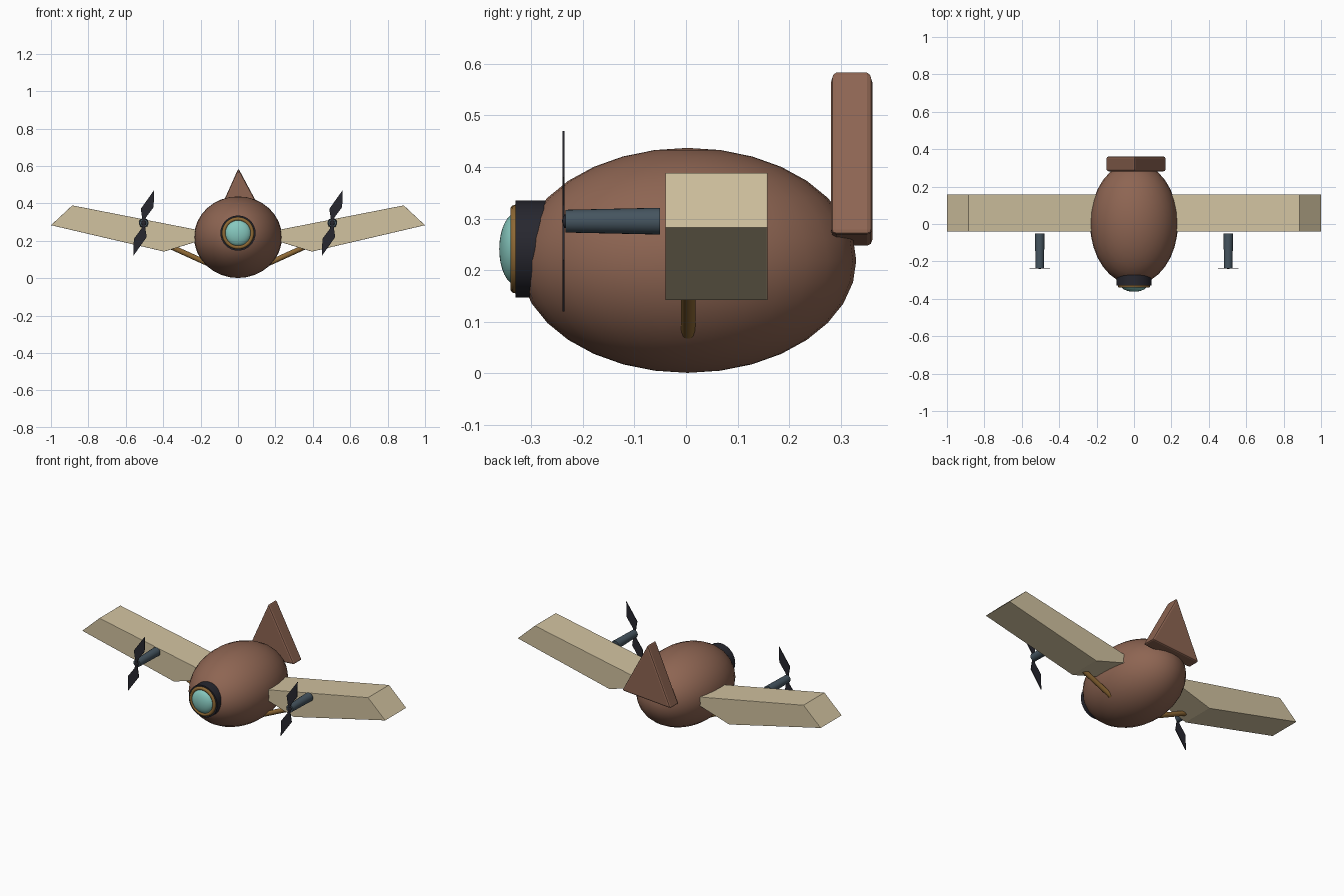
import bpy, math
from mathutils import Vector

cube = bpy.data.objects.get("Cube")
if cube:
    bpy.data.objects.remove(cube, do_unlink=True)


def material(name, rgb):
    m = bpy.data.materials.new(name)
    m.use_nodes = True
    m.diffuse_color = (*rgb, 1)
    bsdf = next(n for n in m.node_tree.nodes if n.type == 'BSDF_PRINCIPLED')
    bsdf.inputs["Base Color"].default_value = (*rgb, 1)
    return m


BROWN = material("brown hull", (0.27, 0.13, 0.085))
CREAM = material("cream wing", (0.64, 0.54, 0.35))
GOLD = material("brass", (0.27, 0.14, 0.035))
BLACK = material("dark metal", (0.02, 0.02, 0.028))
STEEL = material("blue steel", (0.06, 0.09, 0.115))
GLASS = material("teal glass", (0.24, 0.58, 0.52))


def finish(name, mat, smooth=True):
    ob = bpy.context.object
    ob.name = ob.data.name = name
    ob.data.materials.append(mat)
    if smooth:
        bpy.ops.object.shade_smooth_by_angle(angle=math.radians(40))
    return ob


def ellipsoid(name, mat, loc, size):
    bpy.ops.mesh.primitive_uv_sphere_add(segments=32, ring_count=16, location=loc)
    bpy.context.object.scale = size
    bpy.ops.object.transform_apply(location=False, rotation=False)
    return finish(name, mat)


def rod(name, mat, a, b, r1, r2, sides=24):
    """Round bar from a to b."""
    a, b = Vector(a), Vector(b)
    bpy.ops.mesh.primitive_cone_add(vertices=sides, radius1=r1, radius2=r2,
                                    depth=(b - a).length, location=(a + b) / 2)
    bpy.context.object.rotation_euler = (b - a).to_track_quat('Z', 'Y').to_euler()
    return finish(name, mat)


def prism(name, mat, outlines, y0, y1, bevel=0.0):
    """Extrude one or more x-z outlines from y0 to y1."""
    verts, faces = [], []
    for pts in outlines:
        # keep every outline counter-clockwise seen from the front
        area = sum(p[0] * q[1] - q[0] * p[1] for p, q in zip(pts, pts[1:] + pts[:1]))
        if area < 0:
            pts = pts[::-1]
        n, s = len(pts), len(verts)
        verts += [(x, y, z) for y in (y0, y1) for x, z in pts]
        faces.append([s + i for i in range(n)])
        faces.append([s + n + i for i in reversed(range(n))])
        faces += [[s + (i + 1) % n, s + i, s + n + i, s + n + (i + 1) % n]
                  for i in range(n)]
    me = bpy.data.meshes.new(name)
    me.from_pydata(verts, [], faces)
    ob = bpy.data.objects.new(name, me)
    bpy.context.collection.objects.link(ob)
    bpy.ops.object.select_all(action='DESELECT')
    bpy.context.view_layer.objects.active = ob
    ob.select_set(True)
    if bevel:
        mod = ob.modifiers.new("soft edges", 'BEVEL')
        mod.width, mod.segments = bevel, 2
    return finish(name, mat, smooth=False)


# Hull
ellipsoid("hull", BROWN, (0, 0.003, 0.219), (0.235, 0.327, 0.218))

# Nose porthole
NOSE_Z = 0.241
rod("porthole_collar", BLACK, (0, -0.22, NOSE_Z), (0, -0.33, NOSE_Z), 0.094, 0.094, 32)
bpy.ops.mesh.primitive_torus_add(major_radius=0.076, minor_radius=0.01,
                                 major_segments=32, minor_segments=10,
                                 location=(0, -0.331, NOSE_Z),
                                 rotation=(math.pi / 2, 0, 0))
finish("porthole_rim", GOLD)
ellipsoid("porthole_glass", GLASS, (0, -0.328, NOSE_Z), (0.07, 0.034, 0.07))

# Tail fin: a slightly rolled triangular prism
prism("tail_fin", BROWN, [[(0.172, 0.27), (0.002, 0.587), (-0.15, 0.247)]],
      0.281, 0.361, 0.01)

# Wings, struts, engines and propellers on both sides
wing = [(0.1, 0.232), (0.395, 0.142), (1.0, 0.283), (0.886, 0.389), (0.1, 0.232)]
wing = wing[:4] + [(0.1, 0.235)]
blade = [(0.004, 0.0), (0.012, 0.03), (0.053, 0.085), (0.055, 0.175),
         (-0.016, 0.075), (-0.004, 0.0)]
for side, sx in (("left", 1), ("right", -1)):
    prism(side + "_wing", CREAM, [[(sx * x, z) for x, z in wing]], -0.04, 0.158, 0.007)
    rod(side + "_strut", GOLD, (sx * 0.165, 0.004, 0.08), (sx * 0.39, 0.004, 0.182),
        0.014, 0.014, 16)
    ex, ez = sx * 0.504, 0.295
    rod(side + "_engine", STEEL, (ex, -0.05, ez), (ex, -0.234, ez), 0.026, 0.022)
    ellipsoid(side + "_propeller_hub", BLACK, (ex, -0.234, ez), (0.013, 0.006, 0.013))
    prism(side + "_propeller", BLACK,
          [[(ex + s * x, ez + s * z) for x, z in blade] for s in (1, -1)],
          -0.239, -0.235)
